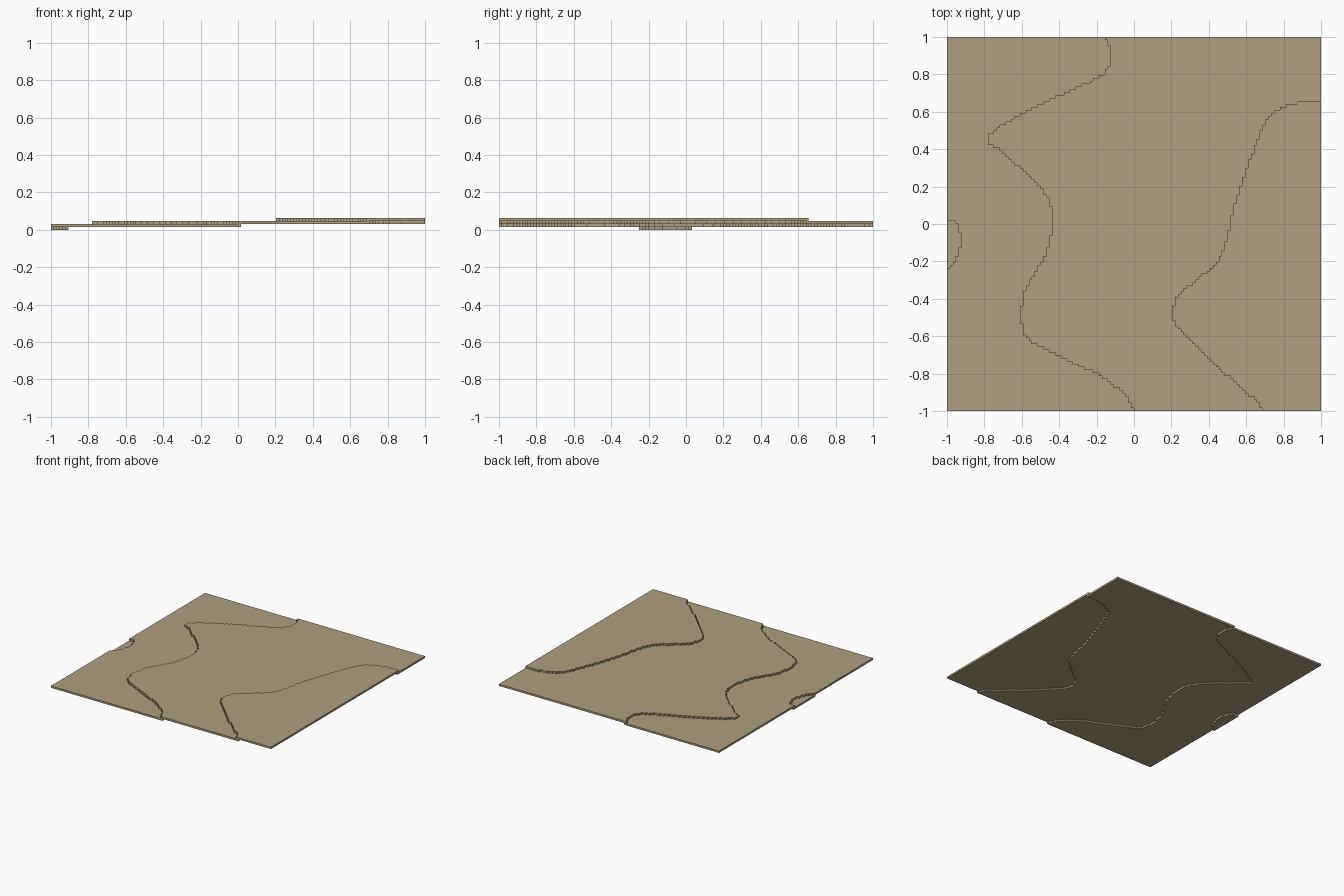
import bpy
import bmesh

cube = bpy.data.objects.get("Cube")
if cube:
    bpy.data.objects.remove(cube, do_unlink=True)

N = 128            # cells along each side
CELL = 2.0 / N     # cell size and terrace thickness

# One flat earth colour
earth = bpy.data.materials.new("sandy earth")
earth.use_nodes = True
COLOUR = (0.42, 0.345, 0.22, 1.0)
earth.diffuse_color = COLOUR
bsdf = next(n for n in earth.node_tree.nodes if n.type == 'BSDF_PRINCIPLED')
bsdf.inputs["Base Color"].default_value = COLOUR
bsdf.inputs["Roughness"].default_value = 0.9

# Contour lines between terraces, as (y, x) control points
LOW = [(-0.24, -1.0), (-0.21, -0.96), (-0.13, -0.93), (-0.07, -0.92),
       (-0.01, -0.94), (0.015, -0.96)]
MIDDLE = [(-1, 0), (-.93, -.03), (-.89, -.075), (-.83, -.155), (-.80, -.20),
          (-.76, -.29), (-.71, -.40), (-.645, -.53), (-.59, -.59), (-.51, -.605),
          (-.45, -.605), (-.37, -.59), (-.275, -.54), (-.18, -.48), (-.09, -.45),
          (-.02, -.435), (.05, -.435), (.13, -.455), (.20, -.505), (.30, -.61),
          (.395, -.72), (.43, -.775), (.47, -.78), (.505, -.745), (.585, -.61),
          (.645, -.49), (.705, -.36), (.76, -.235), (.805, -.16), (.85, -.13),
          (.945, -.13), (1, -.155)]
HIGH = [(-1, .69), (-.96, .665), (-.87, .57), (-.78, .46), (-.67, .355),
        (-.59, .275), (-.54, .22), (-.50, .205), (-.46, .205), (-.39, .225),
        (-.345, .275), (-.28, .355), (-.235, .425), (-.15, .47), (-.08, .50),
        (0, .515), (.10, .535), (.195, .57), (.28, .595), (.40, .64),
        (.505, .685), (.575, .72), (.61, .755), (.635, .82), (.65, .89)]


def columns(points, outside):
    """Cell column of the contour in every row."""
    result = []
    for row in range(N):
        y = -1 + (row + 0.5) * CELL
        x = outside
        for (y0, x0), (y1, x1) in zip(points, points[1:]):
            if y0 <= y <= y1:
                x = x0 + (x1 - x0) * (y - y0) / (y1 - y0)
                break
        result.append(max(0, min(N, round((x + 1) / CELL))))
    return result


def widened(cols):
    """Push the edge one cell under the next terrace so that layers overlap."""
    out = []
    for row, c in enumerate(cols):
        near = cols[max(row - 1, 0):row + 2]
        out.append(min(N, max(near + [c + 1 if c > 0 else 0])))
    return out


def terrace(name, left, right, level):
    """Stepped slab between two contours, one cell thick."""
    rows = [r for r in range(N) if right[r] > left[r]]
    walk = []
    for r in rows:
        walk += [(right[r], r), (right[r], r + 1)]
    for r in reversed(rows):
        walk += [(left[r], r + 1), (left[r], r)]
    # Drop repeated and collinear corners
    corners = []
    for p in walk:
        if corners and p == corners[-1]:
            continue
        while len(corners) > 1 and any(
                corners[-2][k] == corners[-1][k] == p[k] for k in (0, 1)):
            corners.pop()
        corners.append(p)

    bm = bmesh.new()
    z = level * CELL
    verts = [bm.verts.new((-1 + c * CELL, -1 + r * CELL, z)) for c, r in corners]
    base = bm.faces.new(verts)
    grown = bmesh.ops.extrude_face_region(bm, geom=[base], use_keep_orig=True)
    top = [g for g in grown["geom"] if isinstance(g, bmesh.types.BMVert)]
    bmesh.ops.translate(bm, verts=top, vec=(0, 0, CELL))
    bmesh.ops.recalc_face_normals(bm, faces=bm.faces)
    mesh = bpy.data.meshes.new(name)
    bm.to_mesh(mesh)
    bm.free()
    mesh.materials.append(earth)
    bpy.context.collection.objects.link(bpy.data.objects.new(name, mesh))


low = columns(LOW, -1)
middle = columns(MIDDLE, 0)
high = columns(HIGH, 1)
west, east = [0] * N, [N] * N

# Four terraces rising towards +x
terrace("hollow", west, widened(low), 0)
terrace("lower_terrace", low, widened(middle), 1)
terrace("middle_terrace", middle, widened(high), 2)
terrace("upper_terrace", high, east, 3)
